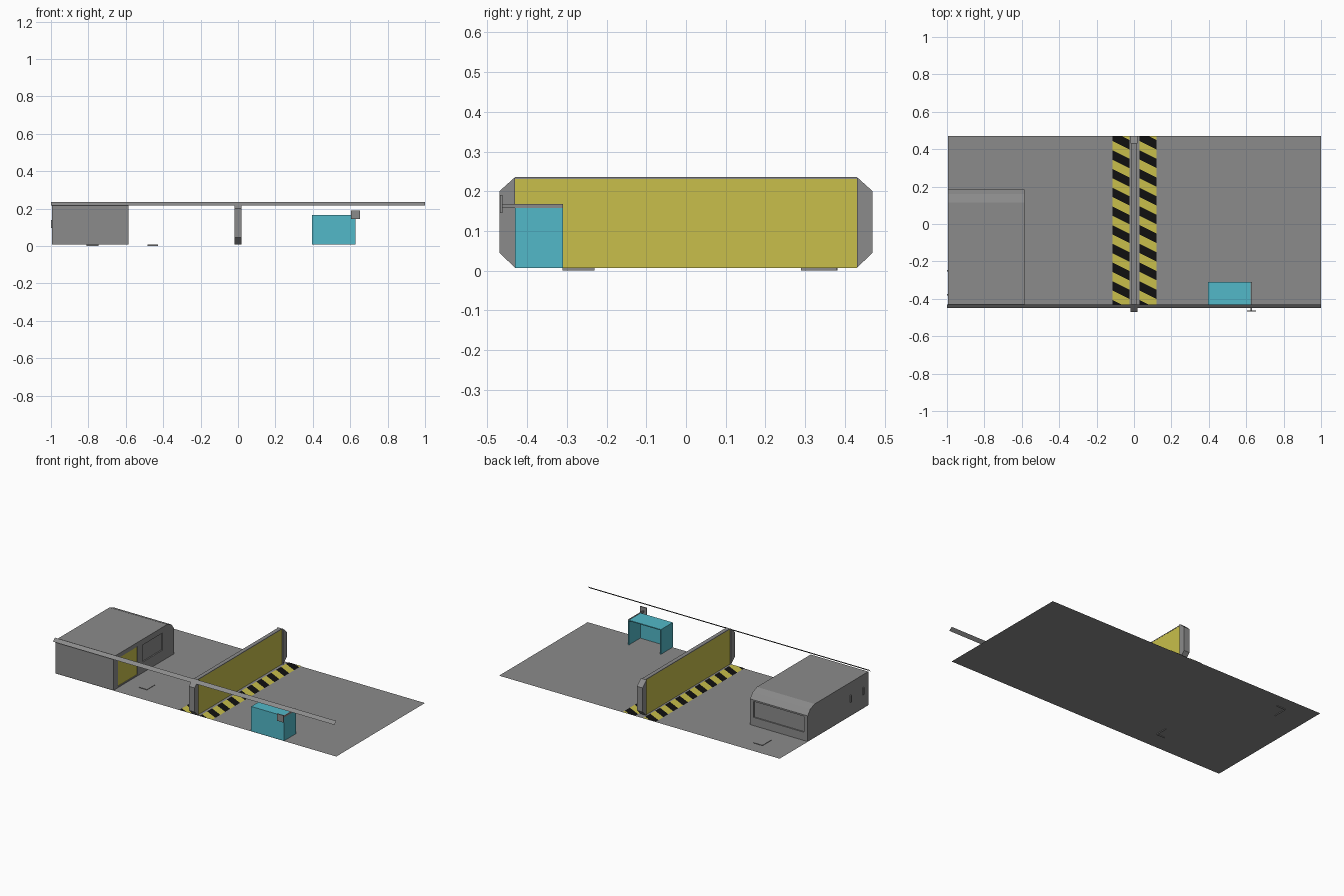
import bpy, bmesh
from mathutils import Vector

if "Cube" in bpy.data.objects:
    bpy.data.objects.remove(bpy.data.objects["Cube"])


def material(name, rgb):
    m = bpy.data.materials.new(name)
    m.diffuse_color = (*rgb, 1)
    m.use_nodes = True
    m.node_tree.nodes["Principled BSDF"].inputs["Base Color"].default_value = m.diffuse_color
    return m


GREY = material("grey", (0.26, 0.26, 0.26))
YELLOW = material("yellow", (0.58, 0.52, 0.07))
CYAN = material("cyan", (0.085, 0.48, 0.58))
BLACK = material("black", (0.005, 0.005, 0.005))


def finish(name, bm, *mats):
    me = bpy.data.meshes.new(name)
    bm.to_mesh(me)
    bm.free()
    for m in mats:
        me.materials.append(m)
    ob = bpy.data.objects.new(name, me)
    bpy.context.collection.objects.link(ob)
    return ob


def box(name, mat, x0, x1, y0, y1, z0, z1):
    bm = bmesh.new()
    bmesh.ops.create_cube(bm, size=1)
    for v in bm.verts:
        v.co = Vector((x1 if v.co.x > 0 else x0,
                       y1 if v.co.y > 0 else y0,
                       z1 if v.co.z > 0 else z0))
    return finish(name, bm, mat)


def plane(name, x0, x1, p0, p1, *mats):
    """Single sheet spanning x0..x1, between (y, z) points p0 and p1."""
    bm = bmesh.new()
    bm.faces.new([bm.verts.new(c) for c in
                  ((x0, *p0), (x1, *p0), (x1, *p1), (x0, *p1))])
    return finish(name, bm, *mats)


def prism(name, mat, pts, x0, x1):
    """Extrude a (y, z) profile along x."""
    bm = bmesh.new()
    f = bm.faces.new([bm.verts.new((x0, y, z)) for y, z in pts])
    ext = bmesh.ops.extrude_face_region(bm, geom=[f])
    vs = [g for g in ext["geom"] if isinstance(g, bmesh.types.BMVert)]
    bmesh.ops.translate(bm, verts=vs, vec=(x1 - x0, 0, 0))
    bmesh.ops.recalc_face_normals(bm, faces=bm.faces)
    return finish(name, bm, mat)


# Floor sheet and slanted rail along the front
plane("floor", -0.995, 1.0, (-0.43, 0.006), (0.47, 0.006), GREY)
plane("front_rail", -1.0, 1.0, (-0.45, 0.217), (-0.43, 0.235), GREY)


# Hazard strips: cut diagonally, alternate faces painted black
def hazard_strip(name, x0, x1):
    period, slope = 0.1, 0.5
    bm = bmesh.new()
    bm.faces.new([bm.verts.new(c) for c in
                  ((x0, -0.43, 0.0085), (x1, -0.43, 0.0085),
                   (x1, 0.47, 0.0085), (x0, 0.47, 0.0085))])
    for i in range(-12, 14):
        bmesh.ops.bisect_plane(
            bm, geom=bm.verts[:] + bm.edges[:] + bm.faces[:],
            plane_co=(x0, i * period / 2 - 0.006, 0), plane_no=(slope, 1, 0))
    for f in bm.faces:
        c = f.calc_center_median()
        k = (c.y + 0.006 + slope * (c.x - x0)) / (period / 2)
        f.material_index = int(k // 1) % 2
    return finish(name, bm, YELLOW, BLACK)


hazard_strip("hazard_strip_left", -0.115, -0.025)
hazard_strip("hazard_strip_right", 0.03, 0.12)

# Central barrier: yellow panel, grey top trim, chamfered end caps
box("barrier_panel", YELLOW, -0.012, 0.012, -0.43, 0.43, 0.007, 0.231)
box("barrier_trim", GREY, -0.013, 0.013, -0.43, 0.43, 0.231, 0.236)
for s, side in ((-1, "front"), (1, "back")):
    prism("barrier_cap_" + side, GREY,
          [(s * 0.43, 0.007), (s * 0.47, 0.045),
           (s * 0.47, 0.2), (s * 0.43, 0.236)], -0.02, 0.02)

# Cabin with stepped bevel on the back upper edge
cabin = prism("cabin", GREY,
              [(-0.43, 0.007), (0.185, 0.007), (0.185, 0.172),
               (0.16, 0.205), (0.115, 0.222), (-0.43, 0.222)], -0.995, -0.585)
# Recesses for the windows and the door
for name, dims in (
        ("back_window_cutter", (-0.97, -0.61, 0.177, 0.25, 0.06, 0.162)),
        ("side_window_cutter", (-0.593, -0.5, -0.13, 0.07, 0.075, 0.185)),
        ("door_cutter", (-0.593, -0.5, -0.385, -0.185, 0.015, 0.195))):
    cut = box(name, GREY, *dims)
    cut.hide_render = True
    cut.hide_viewport = True
    mod = cabin.modifiers.new(name, "BOOLEAN")
    mod.operation, mod.solver, mod.object = "DIFFERENCE", "EXACT", cut
box("door", YELLOW, -0.594, -0.589, -0.385, -0.185, 0.015, 0.195)
# Small handles on the outer side
for i, y in enumerate((-0.25, -0.378)):
    box(f"side_handle_{i}", GREY, -1.0, -0.995, y - 0.005, y + 0.005, 0.095, 0.14)

# Cyan desk, open at the back
box("desk_front", CYAN, 0.395, 0.628, -0.43, -0.424, 0.007, 0.166)
box("desk_top", CYAN, 0.395, 0.628, -0.424, -0.31, 0.16, 0.166)
for x, side in ((0.395, "left"), (0.622, "right")):
    box("desk_side_" + side, CYAN, x, x + 0.006, -0.424, -0.31, 0.007, 0.16)
# Arm and plate on the desk
box("desk_arm", GREY, 0.623, 0.63, -0.464, -0.31, 0.158, 0.168)
box("desk_plate", GREY, 0.605, 0.652, -0.468, -0.462, 0.145, 0.19)

# L-shaped floor markers
box("marker_a_x", GREY, -0.485, -0.43, -0.311, -0.309, 0.0, 0.009)
box("marker_a_y", GREY, -0.431, -0.429, -0.31, -0.23, 0.0, 0.009)
box("marker_b_x", GREY, -0.81, -0.745, 0.379, 0.381, 0.0, 0.009)
box("marker_b_y", GREY, -0.811, -0.809, 0.29, 0.38, 0.0, 0.009)
